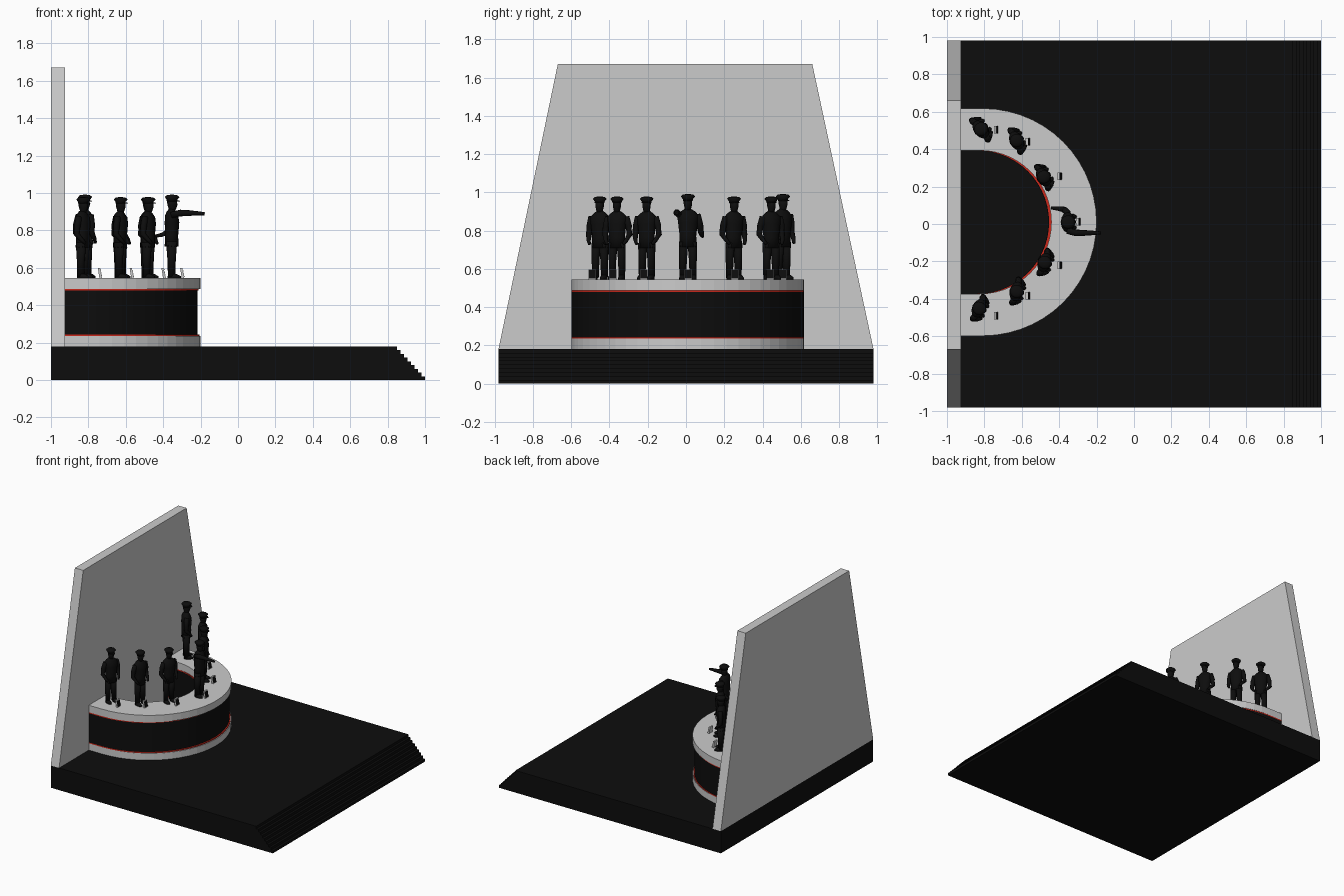
import bpy, bmesh, math
from mathutils import Vector, Matrix

if "Cube" in bpy.data.objects:
    bpy.data.objects.remove(bpy.data.objects["Cube"])


def material(name, rgb):
    m = bpy.data.materials.new(name)
    m.diffuse_color = (*rgb, 1)
    m.use_nodes = True
    m.node_tree.nodes["Principled BSDF"].inputs["Base Color"].default_value = m.diffuse_color
    return m


BLACK = material("black", (0.004, 0.004, 0.004))
RED = material("red", (0.6, 0.02, 0.01))


def finish(name, bm, mat=None):
    bmesh.ops.recalc_face_normals(bm, faces=bm.faces)
    me = bpy.data.meshes.new(name)
    bm.to_mesh(me)
    bm.free()
    if mat:
        me.materials.append(mat)
    ob = bpy.data.objects.new(name, me)
    bpy.context.collection.objects.link(ob)
    return ob


def prism(name, pts, offset, mat=None):
    """Extrude a closed outline of 3D points by an offset."""
    bm = bmesh.new()
    f = bm.faces.new([bm.verts.new(p) for p in pts])
    r = bmesh.ops.extrude_face_region(bm, geom=[f])
    bmesh.ops.translate(bm, vec=offset,
                        verts=[v for v in r["geom"] if isinstance(v, bmesh.types.BMVert)])
    return finish(name, bm, mat)


# stage with fine steps along its right edge
N, H, X0 = 9, 0.18, 0.85
profile = [(-1, 0), (-1, H)]
for i in range(N):
    x = X0 + (1 - X0) * i / (N - 1)
    profile += [(x, H - H * i / N), (x, H - H * (i + 1) / N)]
prism("stage", [(x, -0.98, z) for x, z in profile], (0, 1.96, 0), BLACK)

# tapered back wall
prism("back_wall", [(-1, -0.98, H), (-1, 0.98, H), (-1, 0.66, 1.67), (-1, -0.67, 1.67)],
      (0.075, 0, 0))


# horseshoe counter in stacked layers
def horseshoe(name, z0, z1, shift=0.0, mat=None, seg=28):
    back, cy = -0.925, 0.01

    def arc(r, cx):
        a = [math.pi * (i / seg - 0.5) for i in range(seg + 1)]
        return [(cx + shift + r * math.cos(t), cy + r * math.sin(t), z0) for t in a]
    outer, inner = arc(0.608, -0.808), arc(0.383, -0.825)
    pts = ([(back, cy - 0.608, z0)] + outer + [(back, cy + 0.608, z0), (back, cy + 0.383, z0)]
           + inner[::-1] + [(back, cy - 0.383, z0)])
    return prism(name, pts, (0, 0, z1 - z0), mat)


horseshoe("counter_plinth", 0.18, 0.235)
horseshoe("counter_lower_trim", 0.235, 0.243, -0.006, RED)
horseshoe("counter_body", 0.243, 0.48, -0.016, BLACK)
horseshoe("counter_upper_trim", 0.48, 0.488, -0.012, RED)
horseshoe("counter_top", 0.488, 0.545)


# figures: lofted elliptical sections
def loft(bm, sections, n=12):
    """sections: (centre, half-axis vector u, half-axis vector v)"""
    rings = []
    for c, u, v in sections:
        ang = [2 * math.pi * i / n for i in range(n)]
        rings.append([bm.verts.new(Vector(c) + Vector(u) * math.cos(a) + Vector(v) * math.sin(a))
                      for a in ang])
    for a, b in zip(rings, rings[1:]):
        for i in range(n):
            j = (i + 1) % n
            bm.faces.new((a[i], a[j], b[j], b[i]))
    bm.faces.new(rings[0])
    bm.faces.new(rings[-1])


def column(bm, rows):
    """rows: (x, y, z, half depth, half width)"""
    loft(bm, [((x, y, z), (rx, 0, 0), (0, ry, 0)) for x, y, z, rx, ry in rows])


def limb(bm, points, radii):
    pts = [Vector(p) for p in points]
    secs = []
    for i, p in enumerate(pts):
        d = (pts[min(i + 1, len(pts) - 1)] - pts[max(i - 1, 0)]).normalized()
        u = d.cross(Vector((0.3, 0.2, 0.93))).normalized()
        secs.append((p, u * radii[i], d.cross(u) * radii[i]))
    loft(bm, secs, 8)


def figure(name, pointing=False):
    bm = bmesh.new()
    # legs and shoes
    for s in (-1, 1):
        column(bm, [(0, s * .026, .008, .019, .017), (0, s * .025, .1, .022, .02),
                    (0, s * .022, .19, .029, .024)])
        column(bm, [(.014, s * .028, 0, .034, .016), (.014, s * .028, .01, .034, .016),
                    (.006, s * .028, .022, .02, .013)])
    # jacket
    column(bm, [(0, 0, .165, .036, .046), (0, 0, .22, .034, .042), (.002, 0, .29, .038, .05),
                (0, 0, .325, .034, .055), (-.002, 0, .345, .024, .036), (0, 0, .358, .015, .016)])
    # head
    column(bm, [(0, 0, .345, .015, .015), (.004, 0, .362, .02, .017), (.004, 0, .38, .026, .021),
                (.002, 0, .405, .026, .022)])
    # cap with visor
    column(bm, [(.002, 0, .398, .027, .024), (.002, 0, .408, .028, .026),
                (.003, 0, .421, .038, .036), (.002, 0, .43, .028, .027), (.002, 0, .433, .01, .01)])
    column(bm, [(.022, 0, .398, .022, .02), (.02, 0, .404, .02, .02)])
    # arms
    rad = (.017, .018, .015, .011, .008)
    bent = [(0, .048, .328), (-.004, .06, .28), (-.006, .066, .235), (.02, .056, .205), (.036, .044, .185)]
    if pointing:
        limb(bm, [(0, -.045, .328), (.045, -.056, .338), (.09, -.056, .338), (.14, -.056, .336),
                  (.172, -.056, .334)], rad)
        limb(bm, [(0, .048, .328), (-.012, .06, .28), (-.02, .066, .24), (-.05, .07, .225),
                  (-.085, .074, .218)], rad)
    else:
        for s in (-1, 1):
            limb(bm, [(x, s * y, z) for x, y, z in bent], rad)
    ob = finish(name, bm, BLACK)
    ob.data.shade_smooth()
    return ob


def place(ob, x, y, deg, scale=1.0):
    ob.matrix_world = (Matrix.Translation((x, y, 0.545))
                       @ Matrix.Rotation(math.radians(deg), 4, "Z") @ Matrix.Scale(scale, 4))


place(figure("pointing_figure", True), -0.355, 0.01, 0, 1.03)
spots = [(-0.82, 0.505, 40, 1.03), (-0.63, 0.445, 25, 1), (-0.485, 0.25, 28, 1),
         (-0.48, -0.205, -20, 1), (-0.63, -0.36, -15, 1), (-0.83, -0.45, -25, 1)]
first = figure("standing_figure_1")
for i, s in enumerate(spots):
    ob = first
    if i:
        ob = bpy.data.objects.new(f"standing_figure_{i + 1}", first.data)
        bpy.context.collection.objects.link(ob)
    place(ob, *s)

# small leaning screens on the counter
for i, (x, y) in enumerate([(-.735, .505), (-.565, .44), (-.395, .255), (-.295, .012),
                            (-.395, -.22), (-.565, -.383), (-.735, -.49)], 1):
    prism(f"desk_screen_{i}", [(x - .006, y - .02, .545), (x + .008, y - .02, .545),
                               (x - .002, y - .02, .598), (x - .014, y - .02, .598)], (0, .04, 0))
    prism(f"desk_screen_face_{i}", [(x + .008, y - .018, .549), (x + .009, y - .018, .549),
                                    (x + .0005, y - .018, .594), (x - .0005, y - .018, .594)],
          (0, .036, 0), BLACK)
